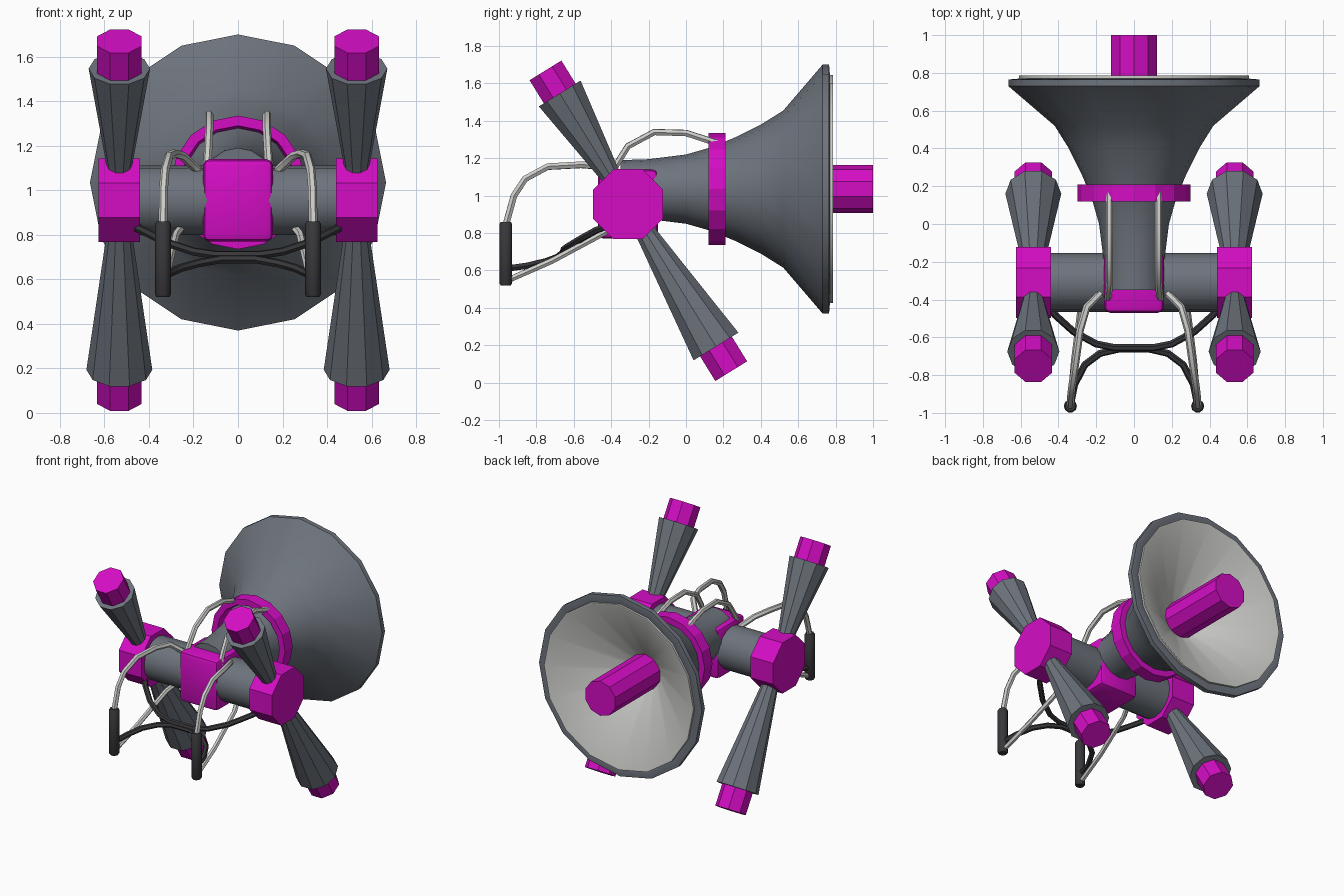
import bpy, bmesh, math
from mathutils import Vector, Matrix

cube = bpy.data.objects.get("Cube")
if cube:
    bpy.data.objects.remove(cube)


def material(name, rgb):
    m = bpy.data.materials.new(name)
    m.use_nodes = True
    m.diffuse_color = (*rgb, 1)
    m.node_tree.nodes["Principled BSDF"].inputs["Base Color"].default_value = (*rgb, 1)
    return m


magenta = material("magenta", (0.66, 0.004, 0.55))
grey = material("slate grey", (0.155, 0.175, 0.205))
light = material("light grey", (0.6, 0.6, 0.58))
dark = material("charcoal", (0.04, 0.04, 0.045))


def finish(name, mesh, mat, smooth):
    mesh.materials.clear()
    mesh.materials.append(mat)
    ob = bpy.data.objects.new(name, mesh)
    bpy.context.collection.objects.link(ob)
    if smooth:
        bpy.ops.object.select_all(action="DESELECT")
        ob.select_set(True)
        bpy.context.view_layer.objects.active = ob
        bpy.ops.object.shade_smooth_by_angle(angle=math.radians(40))
    return ob


def revolve(name, profile, origin, axis, sides, mat, smooth=False, turn=0.0, closed=False):
    """Spin (distance along axis, radius) pairs round an axis."""
    bm = bmesh.new()
    rings = []
    for d, r in profile:
        angles = [math.tau * (i + turn) / sides for i in range(sides)]
        rings.append([bm.verts.new((r * math.cos(a), r * math.sin(a), d)) for a in angles])
    pairs = list(zip(rings, rings[1:]))
    if closed:
        pairs.append((rings[-1], rings[0]))
    for a, b in pairs:
        for i in range(sides):
            j = (i + 1) % sides
            bm.faces.new((a[i], a[j], b[j], b[i]))
    if not closed:
        bm.faces.new(rings[0][::-1])
        bm.faces.new(rings[-1])
    bmesh.ops.recalc_face_normals(bm, faces=bm.faces)
    rot = Vector(axis).to_track_quat("Z", "Y").to_matrix().to_4x4()
    bm.transform(Matrix.Translation(origin) @ rot)
    mesh = bpy.data.meshes.new(name)
    bm.to_mesh(mesh)
    bm.free()
    return finish(name, mesh, mat, smooth)


def tube(name, points, radius, mat):
    """Round bent rod through the given points."""
    curve = bpy.data.curves.new(name, "CURVE")
    curve.dimensions = "3D"
    curve.bevel_depth = radius
    curve.bevel_resolution = 1
    curve.use_fill_caps = True
    spline = curve.splines.new("POLY")
    spline.points.add(len(points) - 1)
    for p, co in zip(spline.points, points):
        p.co = (*co, 1)
    temp = bpy.data.objects.new(name + "_path", curve)
    bpy.context.collection.objects.link(temp)
    bpy.context.view_layer.update()
    mesh = bpy.data.meshes.new_from_object(temp.evaluated_get(bpy.context.evaluated_depsgraph_get()))
    bpy.data.objects.remove(temp)
    return finish(name, mesh, mat, True)


def flip(points, s):
    return [(x * s, y, z) for x, y, z in points]


# Horn with a rim and a recessed pale cone
HORN = (0, 0, 1.035)
BACK = (0, 1, 0)
revolve("horn", [(-0.35, 0.155), (-0.2, 0.16), (0, 0.185), (0.14, 0.225), (0.27, 0.28),
                 (0.4, 0.345), (0.52, 0.42), (0.73, 0.665), (0.765, 0.665), (0.77, 0.605),
                 (0.43, 0.06)], HORN, BACK, 16, grey, True)
revolve("horn_liner", [(0.765, 0.61), (0.785, 0.61), (0.785, 0.6), (0.46, 0.1), (0.42, 0.1)],
        HORN, BACK, 16, light, True, closed=True)
revolve("horn_plug", [(0.4, 0.128), (1.0, 0.128)], HORN, BACK, 10, magenta, turn=0.5)
revolve("horn_band", [(0.12, 0.3), (0.21, 0.3), (0.21, 0.24), (0.12, 0.255)],
        HORN, BACK, 16, magenta, closed=True)

# Crossbar and centre block
MID = Vector((0, -0.31, 0.955))
revolve("crossbar", [(-0.46, 0.156), (0.46, 0.156)], MID, (1, 0, 0), 16, grey, True)
bm = bmesh.new()
bmesh.ops.create_cube(bm, size=1)
bm.transform(Matrix.Translation(MID) @ Matrix.Diagonal((0.315, 0.32, 0.37, 1)))
bmesh.ops.bevel(bm, geom=bm.edges[:], offset=0.03, segments=2, profile=0.5, affect="EDGES")
block = bpy.data.meshes.new("centre_block")
bm.to_mesh(block)
bm.free()
finish("centre_block", block, magenta, True)

lean = math.radians(31.7)
up = Vector((0, -math.sin(lean), math.cos(lean)))
octagon = 1 / math.cos(math.pi / 8)

for side, s in (("left", 1), ("right", -1)):
    # Side hub with two flared arms and end caps
    hub = Vector((0.533 * s, MID.y, MID.z))
    revolve(side + "_hub", [(-0.093, 0.187 * octagon), (0.093, 0.187 * octagon)],
            hub, (1, 0, 0), 8, magenta, turn=0.5)
    for place, axis, flare, end, wide in (("upper", up, 0.695, 0.84, 0.138),
                                          ("lower", -up, 0.895, 1.05, 0.148)):
        revolve(f"{side}_{place}_arm", [(0.1, 0.05), (0.2, 0.06), (flare, wide)],
                hub, axis, 10, grey)
        revolve(f"{side}_{place}_cap", [(flare - 0.05, 0.1 * octagon), (end, 0.1 * octagon)],
                hub, axis, 8, magenta, turn=0.5)

    # Hand grip and the rods that carry it
    revolve(side + "_grip", [(0.52, 0.028), (0.53, 0.035), (0.85, 0.035), (0.86, 0.028)],
            (0.337 * s, -0.964, 0), (0, 0, 1), 10, dark, True)
    tube(side + "_upper_rod", flip([
        (0.337, -0.964, 0.84), (0.335, -0.92, 1.0), (0.328, -0.86, 1.09), (0.31, -0.74, 1.155),
        (0.285, -0.56, 1.165), (0.25, -0.44, 1.155), (0.18, -0.37, 1.09)], s), 0.02, light)
    tube(side + "_lower_rod", flip([
        (0.337, -0.96, 0.545), (0.315, -0.72, 0.65), (0.28, -0.44, 0.8), (0.24, -0.34, 0.85)], s),
        0.018, light)

    # Arched rail from block to band
    tube(side + "_top_rail", flip([
        (0.14, -0.41, 1.09), (0.135, -0.37, 1.17), (0.13, -0.31, 1.265), (0.13, -0.17, 1.34),
        (0.13, 0, 1.335), (0.13, 0.17, 1.28)], s), 0.019, light)

# Dark cables bowing across the middle
for name, half in (
        ("hub_cable", [(0.48, -0.4, 0.845), (0.42, -0.48, 0.815), (0.32, -0.57, 0.765),
                       (0.2, -0.635, 0.725), (0.1, -0.655, 0.71)]),
        ("grip_cable", [(0.337, -0.96, 0.61), (0.315, -0.85, 0.625), (0.26, -0.745, 0.65),
                        (0.18, -0.685, 0.672), (0.08, -0.662, 0.69)])):
    tube(name, half + flip(half[::-1], -1), 0.019, dark)
